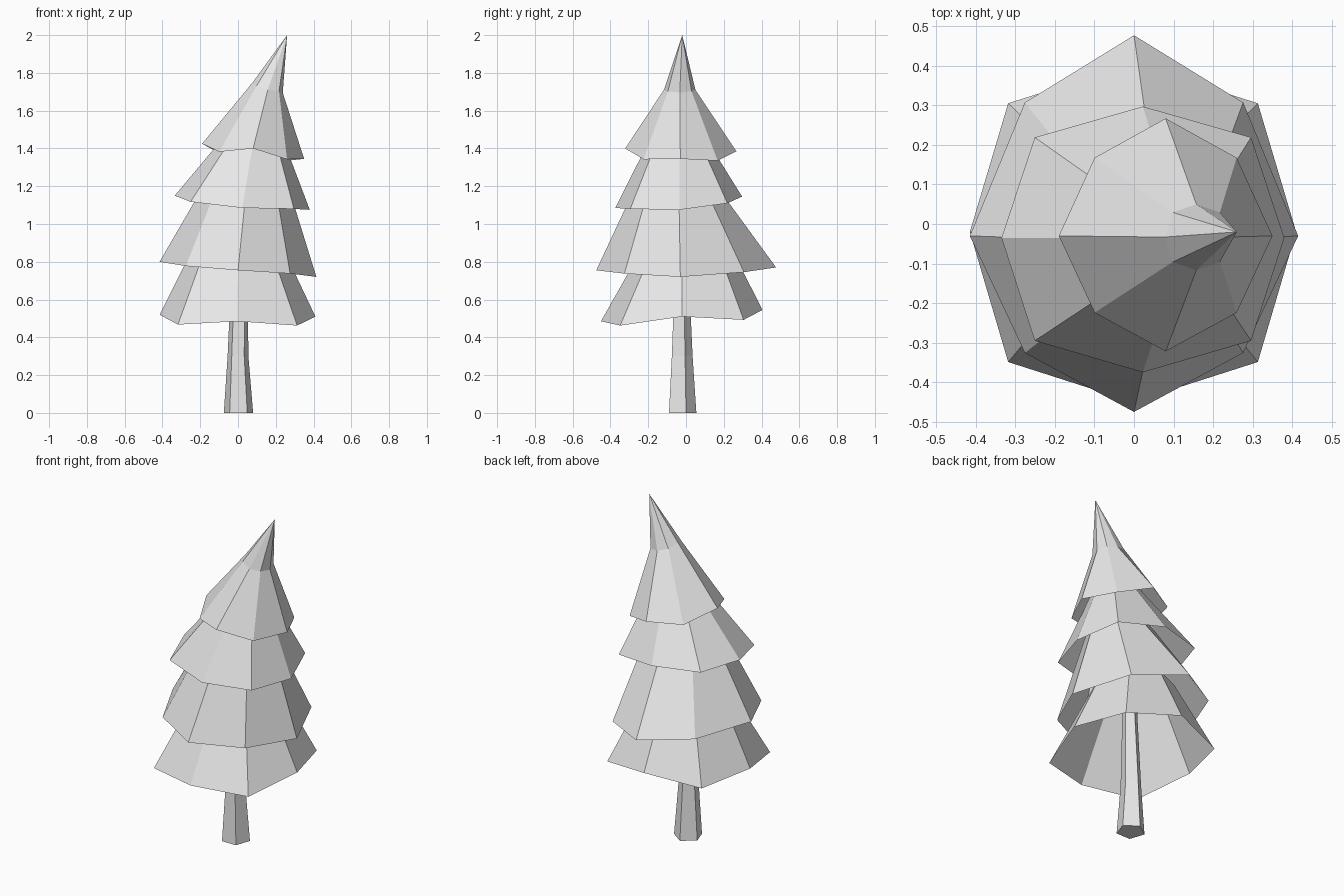
import bpy

old = bpy.data.objects.get("Cube")
if old:
    bpy.data.objects.remove(old, do_unlink=True)

# One plain grey for the whole tree
GREY = (0.8, 0.8, 0.8, 1.0)
material = bpy.data.materials.new("plain grey")
material.use_nodes = True
material.diffuse_color = GREY
material.node_tree.nodes["Principled BSDF"].inputs["Base Color"].default_value = GREY


def eight_sided_ring(extents, heights, centre_y, diagonal, droop=0.0):
    """Irregular octagon from its left-hand, right-hand, front and back corners."""
    low_x, high_x, front, back = extents
    z_low, z_high, z_front, z_back = heights
    centre_x = (low_x + high_x) / 2
    corners = [
        (high_x, centre_y, z_high),
        (centre_x, back, z_back),
        (low_x, centre_y, z_low),
        (centre_x, front, z_front),
    ]
    ring = []
    for i, corner in enumerate(corners):
        following = corners[(i + 1) % len(corners)]
        # The in-between corner lies on a scaled bounding rectangle
        side, end = (corner, following) if i % 2 == 0 else (following, corner)
        x = centre_x + (side[0] - centre_x) * diagonal
        y = centre_y + (end[1] - centre_y) * diagonal
        z = (corner[2] + following[2]) / 2 - droop
        ring += [corner, (x, y, z)]
    return ring


def loft(name, rings, apex=None, close_ends=False):
    """Skin a stack of matching rings with flat faces, optionally ending in a point."""
    count = len(rings[0])
    verts = [point for ring in rings for point in ring]
    faces = []
    for level in range(len(rings) - 1):
        low, high = level * count, (level + 1) * count
        for i in range(count):
            j = (i + 1) % count
            faces.append((low + i, low + j, high + j, high + i))
    top = (len(rings) - 1) * count
    if apex:
        verts.append(apex)
        tip = len(verts) - 1
        faces += [(top + i, top + (i + 1) % count, tip) for i in range(count)]
    if close_ends:
        faces.append(tuple(reversed(range(count))))
        faces.append(tuple(range(top, top + count)))
    mesh = bpy.data.meshes.new(name)
    mesh.from_pydata(verts, [], faces)
    mesh.materials.append(material)
    mesh.update()
    obj = bpy.data.objects.new(name, mesh)
    bpy.context.collection.objects.link(obj)
    return obj


def level_heights(z):
    return (z, z, z, z)


# Trunk: five-sided, tapering and leaning slightly
def trunk_ring(low_x, high_x, front, middle, back, z):
    centre = (low_x + high_x) / 2
    inset = (high_x - low_x) * 0.2
    return [(high_x, middle, z), (centre, back, z), (low_x, middle, z),
            (low_x + inset, front, z), (high_x - inset, front, z)]


loft("trunk", [
    trunk_ring(-0.075, 0.08, -0.09, 0.0, 0.055, 0.0),
    trunk_ring(-0.055, 0.055, -0.075, -0.005, 0.035, 0.3),
    trunk_ring(-0.03, 0.05, -0.055, -0.015, 0.01, 0.85),
], close_ends=True)

# Foliage skirts: open underneath, each tucked inside the one above
loft("bottom_foliage", [
    eight_sided_ring((-0.415, 0.41, -0.45, 0.405), (0.52, 0.51, 0.485, 0.545),
                     -0.02, 0.765, 0.035),
    eight_sided_ring((-0.22, 0.22, -0.21, 0.22), level_heights(0.91), -0.02, 0.72),
])
loft("lower_middle_foliage", [
    eight_sided_ring((-0.415, 0.415, -0.475, 0.477), (0.80, 0.72, 0.755, 0.77),
                     -0.03, 0.665),
    eight_sided_ring((-0.125, 0.235, -0.22, 0.09), level_heights(1.3), -0.04, 0.7),
])
loft("upper_middle_foliage", [
    eight_sided_ring((-0.335, 0.38, -0.375, 0.297), (1.15, 1.075, 1.085, 1.145),
                     -0.035, 0.765),
    eight_sided_ring((0.0, 0.2, -0.14, 0.045), level_heights(1.55), -0.035, 0.72),
])

# Crown: top skirt bending over into a leaning tip
loft("crown", [
    eight_sided_ring((-0.19, 0.35, -0.322, 0.267), (1.425, 1.345, 1.40, 1.385),
                     -0.03, 0.665, 0.03),
    eight_sided_ring((0.078, 0.237, -0.117, 0.05), (1.75, 1.695, 1.71, 1.71),
                     -0.033, 0.75),
], apex=(0.26, -0.02, 2.0))
